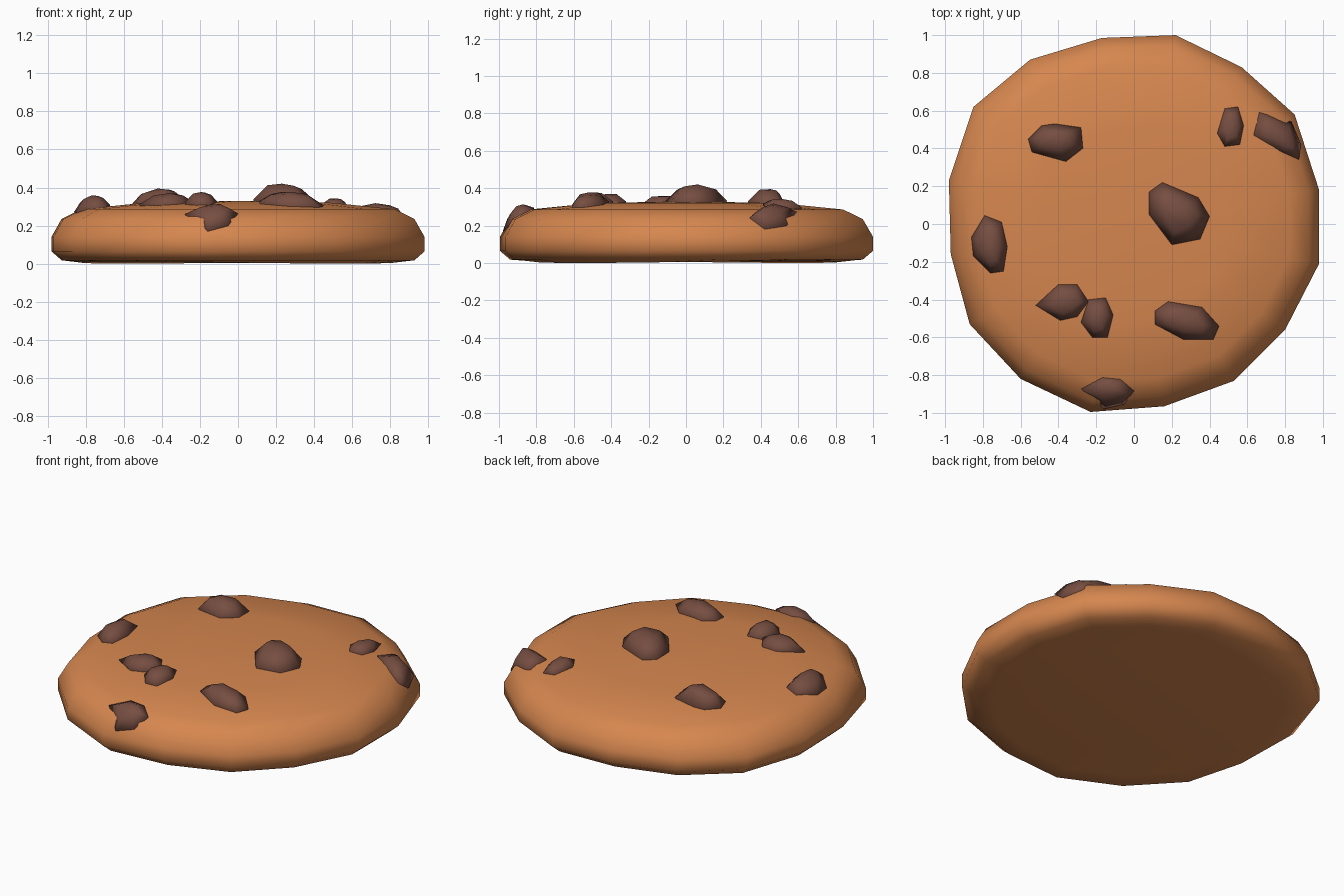
import bpy, bmesh, math
from mathutils import Vector
from mathutils.bvhtree import BVHTree

if "Cube" in bpy.data.objects:
    bpy.data.objects.remove(bpy.data.objects["Cube"])


def material(name, rgb):
    m = bpy.data.materials.new(name)
    m.diffuse_color = (*rgb, 1)
    m.use_nodes = True
    m.node_tree.nodes["Principled BSDF"].inputs["Base Color"].default_value = m.diffuse_color
    return m


dough = material("baked dough", (0.67, 0.24, 0.078))
chocolate = material("chocolate brown", (0.18, 0.075, 0.053))


def finish(bm, name, mat):
    bmesh.ops.recalc_face_normals(bm, faces=bm.faces)
    for f in bm.faces:
        f.smooth = True
    me = bpy.data.meshes.new(name)
    bm.to_mesh(me)
    me.materials.append(mat)
    ob = bpy.data.objects.new(name, me)
    bpy.context.collection.objects.link(ob)
    return ob


# Cookie: uneven 16-sided outline swept through a rounded profile (scale, z)
outline = [(0.98, 0.18), (0.85, 0.58), (0.57, 0.83), (0.22, 1.0),
           (-0.17, 0.985), (-0.55, 0.87), (-0.85, 0.62), (-0.98, 0.23),
           (-0.97, -0.16), (-0.87, -0.53), (-0.60, -0.82), (-0.23, -0.995),
           (0.16, -0.965), (0.53, -0.83), (0.80, -0.56), (0.98, -0.21)]
profile = [(0.82, 0.005), (0.945, 0.018), (1.0, 0.065), (1.0, 0.14),
           (0.945, 0.235), (0.84, 0.286), (0.5, 0.32)]
bm = bmesh.new()
rings = [[bm.verts.new((x * s, y * s, z)) for x, y in outline] for s, z in profile]
n = len(outline)
for lo, hi in zip(rings, rings[1:]):
    for i in range(n):
        j = (i + 1) % n
        bm.faces.new((lo[i], lo[j], hi[j], hi[i]))
bm.faces.new(rings[0][::-1])
crown = bm.verts.new((0, 0, 0.33))
for i in range(n):
    bm.faces.new((rings[-1][i], rings[-1][(i + 1) % n], crown))
for v in rings[0]:
    v.co.z = 0.006 + 0.006 * math.sin(2 * math.atan2(v.co.y, v.co.x))
bm.normal_update()
tree = BVHTree.FromBMesh(bm)
finish(bm, "cookie", dough)


def on_surface(x, y):
    hit, normal, _, _ = tree.ray_cast(Vector((x, y, 2)), Vector((0, 0, -1)))
    if hit is None:
        return Vector((x, y, 0.14)), Vector((x, y, 0)).normalized()
    return hit, normal


# Chips: faceted lumps seated on the dough, rising along the surface normal
def chip(name, height, points):
    cx = sum(p[0] for p in points) / len(points)
    cy = sum(p[1] for p in points) / len(points)
    centre, normal = on_surface(cx, cy)
    bm = bmesh.new()
    for i, (x, y) in enumerate(points):
        p = on_surface(x, y)[0]
        bm.verts.new(p + normal * 0.008)
        bm.verts.new(p.lerp(centre, 0.3) - normal * 0.06)
        h = height * (0.9 if i % 2 else 0.72)
        bm.verts.new(p.lerp(centre, 0.5 if i % 2 else 0.38) + normal * h)
    bm.verts.new(centre + normal * height)
    res = bmesh.ops.convex_hull(bm, input=bm.verts)
    loose = [v for v in bm.verts if not v.link_faces]
    bmesh.ops.delete(bm, geom=loose, context='VERTS')
    finish(bm, name, chocolate)


chip("chip_back_left", 0.085, [(-0.56, 0.45), (-0.49, 0.52), (-0.42, 0.53), (-0.28, 0.51),
                               (-0.27, 0.40), (-0.36, 0.33), (-0.54, 0.38)])
chip("chip_back_small", 0.045, [(0.48, 0.61), (0.55, 0.62), (0.58, 0.52), (0.56, 0.42),
                                (0.48, 0.41), (0.44, 0.48)])
chip("chip_back_right_edge", 0.05, [(0.66, 0.59), (0.83, 0.54), (0.88, 0.42), (0.87, 0.34),
                                    (0.78, 0.38), (0.63, 0.47)])
chip("chip_centre", 0.095, [(0.15, 0.22), (0.34, 0.14), (0.40, 0.04), (0.35, -0.08),
                            (0.20, -0.11), (0.08, 0.05), (0.08, 0.17)])
chip("chip_left", 0.068, [(-0.79, 0.045), (-0.70, 0.01), (-0.67, -0.12), (-0.69, -0.25),
                          (-0.76, -0.26), (-0.85, -0.17), (-0.86, -0.07)])
chip("chip_front_left", 0.055, [(-0.40, -0.32), (-0.30, -0.32), (-0.24, -0.41), (-0.30, -0.49),
                                (-0.39, -0.51), (-0.52, -0.43)])
chip("chip_front_small", 0.06, [(-0.24, -0.40), (-0.15, -0.39), (-0.11, -0.48), (-0.14, -0.60),
                                (-0.22, -0.60), (-0.28, -0.52)])
chip("chip_front_right", 0.068, [(0.11, -0.46), (0.18, -0.41), (0.36, -0.44), (0.45, -0.54),
                                 (0.42, -0.61), (0.26, -0.61), (0.11, -0.53)])
chip("chip_front_edge", 0.05, [(-0.17, -0.81), (-0.07, -0.82), (0.0, -0.88), (-0.05, -0.95),
                               (-0.16, -0.975), (-0.28, -0.87)])
